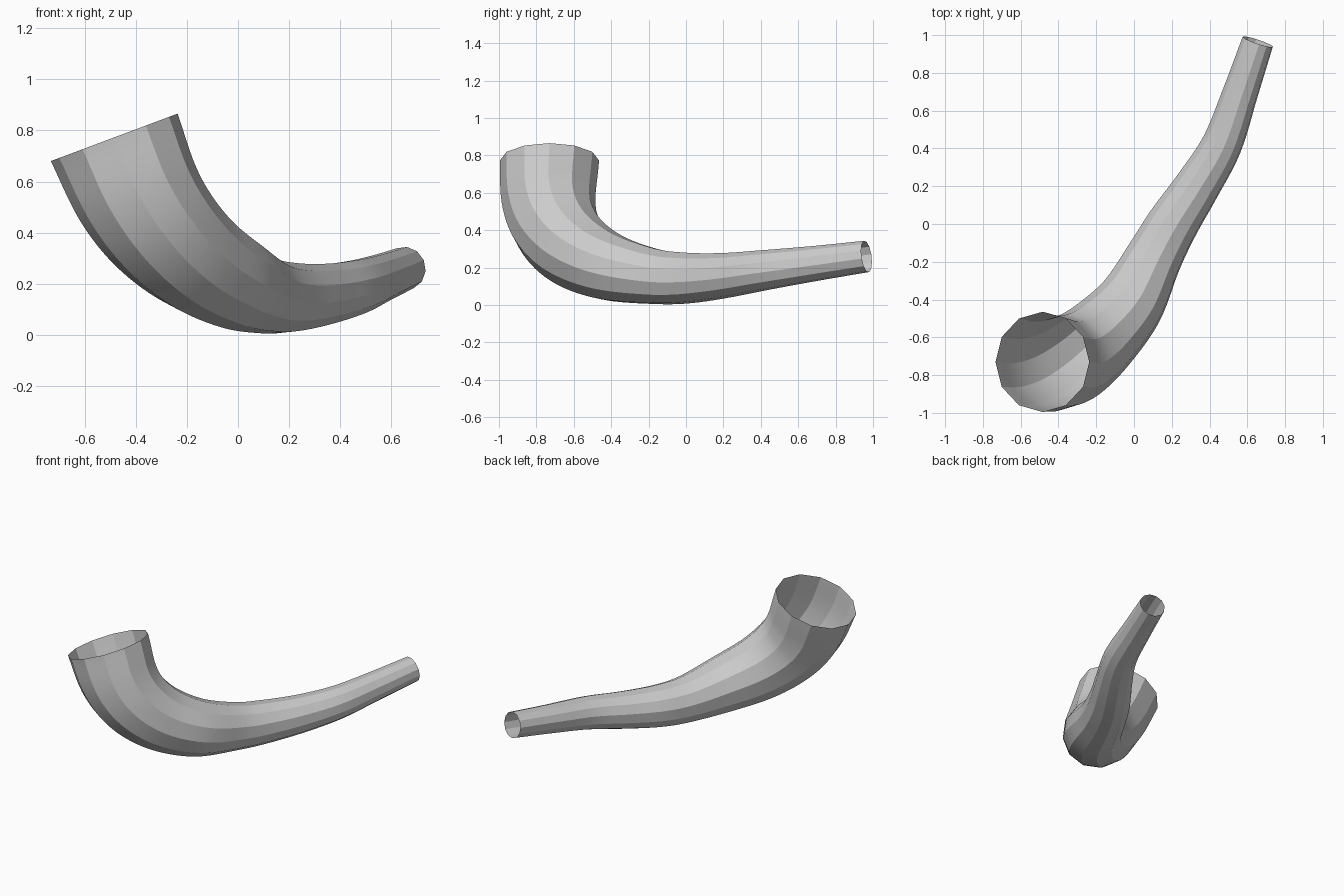
import bpy, bmesh
from math import cos, sin, tau, radians
from mathutils import Vector

SIDES = 12
STEPS = 6

cube = bpy.data.objects.get("Cube")
if cube:
    bpy.data.objects.remove(cube, do_unlink=True)

# Centre line of the horn from wide mouth to narrow tip: x, y, z, radius
path = [Vector(p) for p in (
    (-0.485, -0.73, 0.773, 0.265),
    (-0.40, -0.735, 0.57, 0.252),
    (-0.30, -0.695, 0.42, 0.235),
    (-0.17, -0.59, 0.295, 0.212),
    (-0.02, -0.42, 0.206, 0.185),
    (0.105, -0.18, 0.155, 0.152),
    (0.205, 0.0, 0.145, 0.138),
    (0.335, 0.2, 0.158, 0.122),
    (0.465, 0.42, 0.187, 0.108),
    (0.565, 0.7, 0.224, 0.094),
    (0.655, 0.965, 0.26, 0.085),
)]


def smooth_path(points, steps):
    """Catmull-Rom samples through all the points."""
    pts = [2 * points[0] - points[1], *points, 2 * points[-1] - points[-2]]
    out = []
    for a, b, c, d in zip(pts, pts[1:], pts[2:], pts[3:]):
        for i in range(steps):
            t = i / steps
            out.append(b + 0.5 * t * (c - a + t * (2 * a - 5 * b + 4 * c - d
                       + t * (3 * (b - c) + d - a))))
    return out + [points[-1]]


def sweep_tube(name, points, first_dir, side_dir):
    """Open tube whose rings follow the path without twisting."""
    bm = bmesh.new()
    centres = [p.to_3d() for p in points]
    tangent, u = first_dir.normalized(), side_dir
    rings = []
    for i, p in enumerate(points):
        if i:
            ahead = centres[min(i + 1, len(points) - 1)] - centres[i - 1]
            turn = tangent.rotation_difference(ahead)
            u = turn @ u
            tangent = ahead.normalized()
        v = tangent.cross(u)
        rings.append([bm.verts.new(centres[i] + p[3] * (cos(a) * u + sin(a) * v))
                      for a in (tau * k / SIDES for k in range(SIDES))])
    for r, s in zip(rings, rings[1:]):
        for k in range(SIDES):
            n = (k + 1) % SIDES
            bm.faces.new((r[k], r[n], s[n], s[k]))
    bmesh.ops.recalc_face_normals(bm, faces=bm.faces)
    mesh = bpy.data.meshes.new(name)
    bm.to_mesh(mesh)
    bm.free()
    obj = bpy.data.objects.new(name, mesh)
    bpy.context.collection.objects.link(obj)
    return obj


# Plain grey material
grey = bpy.data.materials.new("light_grey")
grey.use_nodes = True
colour = (0.6, 0.6, 0.6, 1)
grey.diffuse_color = colour
grey.node_tree.nodes["Principled BSDF"].inputs["Base Color"].default_value = colour

# Hollow curved horn, faceted around and smooth along its length
horn = sweep_tube("horn_tube", smooth_path(path, STEPS),
                  Vector((0.35, 0, -0.936)), Vector((0, 1, 0)))
horn.data.materials.append(grey)
bpy.context.view_layer.objects.active = horn
horn.select_set(True)
bpy.ops.object.shade_smooth_by_angle(angle=radians(22))
